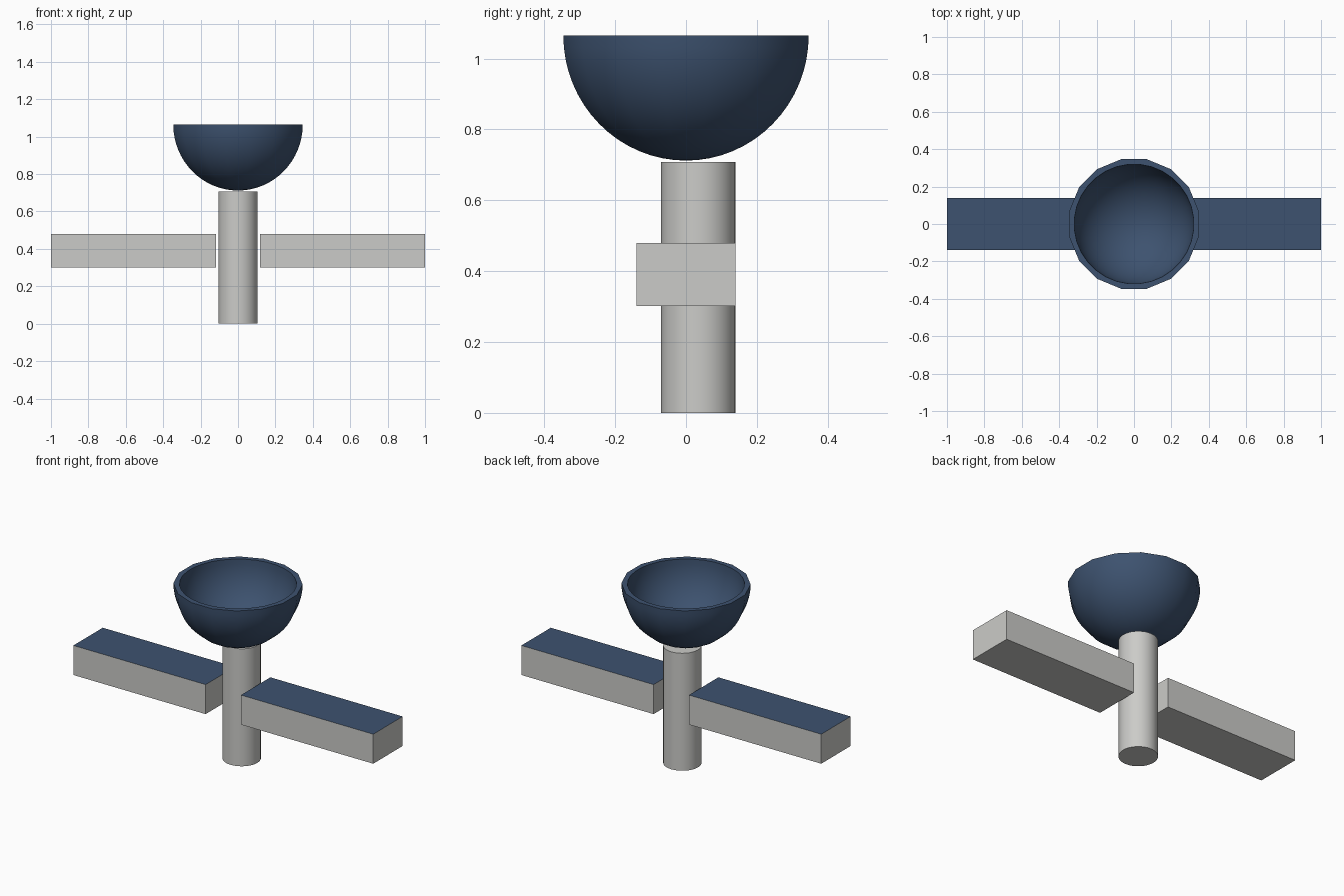
import bpy, bmesh, math

if "Cube" in bpy.data.objects:
    bpy.data.objects.remove(bpy.data.objects["Cube"])

def material(name, rgb):
    m = bpy.data.materials.new(name)
    m.diffuse_color = (*rgb, 1)
    m.use_nodes = True
    m.node_tree.nodes["Principled BSDF"].inputs["Base Color"].default_value = m.diffuse_color
    return m

grey = material("light_grey", (0.60, 0.60, 0.58))
blue = material("dark_blue", (0.047, 0.085, 0.16))

def finish(name, bm, mats, smooth=None):
    bmesh.ops.recalc_face_normals(bm, faces=bm.faces)
    me = bpy.data.meshes.new(name)
    bm.to_mesh(me)
    bm.free()
    ob = bpy.data.objects.new(name, me)
    bpy.context.collection.objects.link(ob)
    for m in mats:
        me.materials.append(m)
    if smooth:
        bpy.ops.object.select_all(action='DESELECT')
        ob.select_set(True)
        bpy.context.view_layer.objects.active = ob
        bpy.ops.object.shade_smooth_by_angle(angle=math.radians(smooth))
    return ob

# Central body, set slightly behind the panel axis
bm = bmesh.new()
bmesh.ops.create_cone(bm, cap_ends=True, segments=32, radius1=0.105, radius2=0.105, depth=0.708)
bmesh.ops.translate(bm, verts=bm.verts, vec=(0, 0.035, 0.354))
finish("central_body", bm, [grey], 40)

# Side panels with blue upper faces
for side, name in ((-1, "left_panel"), (1, "right_panel")):
    bm = bmesh.new()
    bmesh.ops.create_cube(bm, size=1)
    bmesh.ops.scale(bm, verts=bm.verts, vec=(0.882, 0.28, 0.178))
    bmesh.ops.translate(bm, verts=bm.verts, vec=(side * 0.559, 0, 0.39))
    bm.normal_update()
    for f in bm.faces:
        f.material_index = 1 if f.normal.z > 0.5 else 0
    finish(name, bm, [grey, blue])

# Dish: 16-sided outer shell, rounder inner hollow, joined by a flat rim
RIM, RINGS = 1.065, 16

def bowl(bm, radius, sides, turn):
    rings = []
    for i in range(RINGS):
        a = math.pi / 2 * i / RINGS
        r, z = radius * math.cos(a), RIM - radius * math.sin(a)
        rings.append([bm.verts.new((r * math.cos(t), r * math.sin(t), z))
                      for t in (2 * math.pi * (k + turn) / sides for k in range(sides))])
    for lo, hi in zip(rings, rings[1:]):
        for k in range(sides):
            n = (k + 1) % sides
            bm.faces.new((lo[k], lo[n], hi[n], hi[k]))
    tip = bm.verts.new((0, 0, RIM - radius))
    for k in range(sides):
        bm.faces.new((rings[-1][k], rings[-1][(k + 1) % sides], tip))
    return rings[0]

bm = bmesh.new()
outer = bowl(bm, 0.353, 16, 0.5)
inner = bowl(bm, 0.32, 32, 0.5)
for k in range(16):
    n = (k + 1) % 16
    a, b, c = inner[2 * k], inner[2 * k + 1], inner[(2 * k + 2) % 32]
    bm.faces.new((outer[k], outer[n], c, b, a))
finish("dish", bm, [blue], 40)
